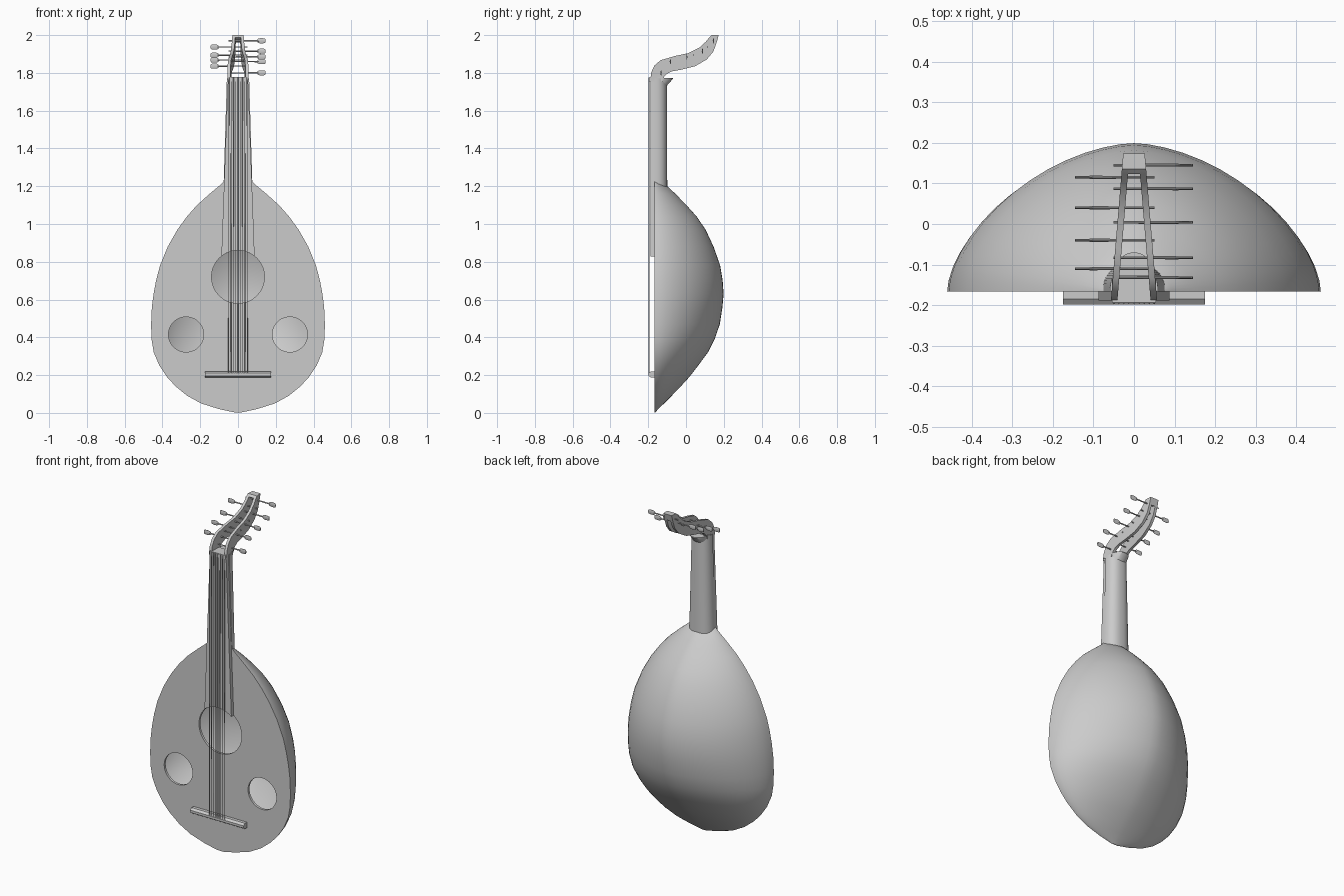
import bpy, bmesh, math
from mathutils import Matrix

if "Cube" in bpy.data.objects:
    bpy.data.objects.remove(bpy.data.objects["Cube"])

FACE = -0.166  # y of the soundboard


def finish(bm, name, angle=35):
    bmesh.ops.recalc_face_normals(bm, faces=bm.faces)
    me = bpy.data.meshes.new(name)
    bm.to_mesh(me)
    bm.free()
    me.shade_smooth()
    me.set_sharp_from_angle(angle=math.radians(angle))
    ob = bpy.data.objects.new(name, me)
    bpy.context.collection.objects.link(ob)
    return ob


def loft(name, sections, angle=35):
    bm = bmesh.new()
    rings = [[bm.verts.new(p) for p in s] for s in sections]
    n = len(rings[0])
    for a, b in zip(rings, rings[1:]):
        for i in range(n):
            j = (i + 1) % n
            bm.faces.new((a[i], a[j], b[j], b[i]))
    bm.faces.new(rings[0])
    bm.faces.new(rings[-1])
    return finish(bm, name, angle)


def d_section(w, d, z, power, y0=FACE, n=28):
    # flat front, rounded back
    pts = []
    for i in range(n + 1):
        c, s = math.cos(math.pi * i / n), abs(math.sin(math.pi * i / n))
        s = 0 if s < 1e-6 else s
        pts.append((math.copysign(abs(c) ** (2 / power), c) * w, y0 + d * s ** (2 / power), z))
    return pts


def box(name, lo, hi):
    bm = bmesh.new()
    bmesh.ops.create_cube(bm, size=1)
    for v in bm.verts:
        v.co = [l + (c + 0.5) * (h - l) for c, l, h in zip(v.co, lo, hi)]
    return finish(bm, name)


# Bowl: z, half width, depth
RINGS = [(0.003, 0.02, 0.004), (0.02, 0.1, 0.019), (0.05, 0.195, 0.05), (0.09, 0.268, 0.09),
         (0.14, 0.33, 0.138), (0.19, 0.376, 0.184), (0.25, 0.416, 0.23), (0.32, 0.446, 0.282),
         (0.39, 0.458, 0.318), (0.47, 0.46, 0.345), (0.56, 0.456, 0.359), (0.63, 0.447, 0.365),
         (0.7, 0.434, 0.36), (0.78, 0.413, 0.347), (0.88, 0.372, 0.312), (0.97, 0.321, 0.27),
         (1.04, 0.27, 0.222), (1.1, 0.217, 0.168), (1.16, 0.15, 0.11), (1.206, 0.095, 0.06),
         (1.23, 0.07, 0.01)]
HOLES = [(0, 0.72, 0.14), (-0.275, 0.415, 0.093), (0.275, 0.415, 0.093)]
T, POW = 0.014, 1.7

body = loft("body", [d_section(w, d, z, POW) for z, w, d in RINGS])
# Cavity: the bowl shrunk towards its middle, then the three sound holes
cutters = [loft("body_cavity_cutter", [d_section(w * 0.98 - 0.006, d * 0.98 - 1.6 * T, 0.6 + (z - 0.6) * 0.96,
                                                 POW, FACE + T) for z, w, d in RINGS[2:-1]])]
for x, z, r in HOLES:
    bm = bmesh.new()
    bmesh.ops.create_cone(bm, cap_ends=True, segments=48, radius1=r, radius2=r, depth=0.1,
                          matrix=Matrix.Translation((x, FACE - 0.02, z)) @ Matrix.Rotation(math.pi / 2, 4, 'X'))
    cutters.append(finish(bm, "sound_hole_cutter"))
bpy.context.view_layer.objects.active = body
for c in cutters:
    m = body.modifiers.new("cut", 'BOOLEAN')
    m.operation, m.solver, m.object = 'DIFFERENCE', 'EXACT', c
    bpy.ops.object.modifier_apply(modifier=m.name)
for c in cutters:
    bpy.data.objects.remove(c)
body.data.shade_smooth()
body.data.set_sharp_from_angle(angle=math.radians(35))

# Neck with a flared collar at its top
loft("neck", [d_section(0.078, 0.067, 1.15, 2.4), d_section(0.059, 0.065, 1.77, 2.4)])
loft("neck_collar", [d_section(0.052, 0.063, 1.73, 2.2), d_section(0.056, 0.096, 1.768, 2.2),
                     d_section(0.056, 0.096, 1.773, 2.2)])

# Fingerboard, its end following the large sound hole
a0 = math.asin(0.088 / 0.14)
outline = [(-0.053, 1.775), (0.053, 1.775)]
for i in range(13):
    a = a0 * (1 - i / 6)
    outline.append((0.14 * math.sin(a), 0.72 + 0.14 * math.cos(a)))
loft("fingerboard", [[(x, y, z) for x, z in outline] for y in (-0.188, FACE + 0.002)])

# Pegbox: two curved cheeks; upper and lower edges as y, z
UPPER = [(-0.188, 1.765), (-0.185, 1.80), (-0.168, 1.838), (-0.135, 1.867), (-0.06, 1.889),
         (0.01, 1.904), (0.07, 1.933), (0.105, 1.965), (0.123, 1.988), (0.135, 2.0)]
LOWER = [(-0.12, 1.765), (-0.115, 1.78), (-0.10, 1.795), (-0.075, 1.808), (-0.02, 1.818),
         (0.05, 1.836), (0.11, 1.871), (0.145, 1.913), (0.162, 1.96), (0.173, 2.0)]


def half(y):
    return 0.057 - 0.03 * (y + 0.19) / 0.36


def slab(u, l, side, thick):
    return [(side * half(u[0]), *u), (side * (half(u[0]) - thick(u[0])), *u),
            (side * (half(l[0]) - thick(l[0])), *l), (side * half(l[0]), *l)]


for side, label in ((-1, "left"), (1, "right")):
    loft("pegbox_cheek_" + label, [slab(u, l, side, lambda y: 0.016) for u, l in zip(UPPER, LOWER)], 40)
loft("pegbox_end", [slab(u, l, 1, lambda y: 2 * half(y)) for u, l in list(zip(UPPER, LOWER))[-2:]], 40)
box("nut", (-0.054, -0.193, 1.755), (0.054, -0.125, 1.778))

# Pegs: side, y, z
PEGS = [(1, 0.145, 1.97), (1, 0.087, 1.915), (1, 0.004, 1.885), (1, -0.083, 1.86), (1, -0.132, 1.80),
        (-1, 0.115, 1.937), (-1, 0.04, 1.894), (-1, -0.04, 1.868), (-1, -0.11, 1.836)]
for i, (s, y, z) in enumerate(PEGS):
    bm = bmesh.new()
    bmesh.ops.create_cone(bm, cap_ends=True, segments=10, radius1=0.003, radius2=0.004,
                          depth=0.16, matrix=Matrix.Translation((s * 0.03, y, z))
                          @ Matrix.Rotation(s * math.pi / 2, 4, 'Y'))
    finish(bm, f"peg_shaft_{i + 1}")
    prof = [(0.102, 0.008), (0.108, 0.012), (0.118, 0.0145), (0.135, 0.014), (0.143, 0.012), (0.145, 0.008)]
    loft(f"peg_head_{i + 1}", [[(s * x, y + 0.003 * math.cos(a), z + h * math.sin(a))
                                for a in (k * math.pi / 5 for k in range(10))] for x, h in prof])

# Bridge and strings
BRIDGE = [(FACE + 0.002, 0.187), (-0.185, 0.187), (-0.198, 0.196), (-0.198, 0.21),
          (-0.185, 0.22), (FACE + 0.002, 0.22)]
loft("bridge", [[(x, y, z) for y, z in BRIDGE] for x in (-0.175, 0.175)])
for i in range(9):
    t = (i - 4) / 4
    loft(f"string_{i + 1}", [[(x * t + 0.002 * math.cos(a), -0.196 + 0.002 * math.sin(a), z)
                              for a in (k * math.pi / 3 for k in range(6))]
                             for x, z in ((0.05, 0.2), (0.048, 1.776))], 40)
